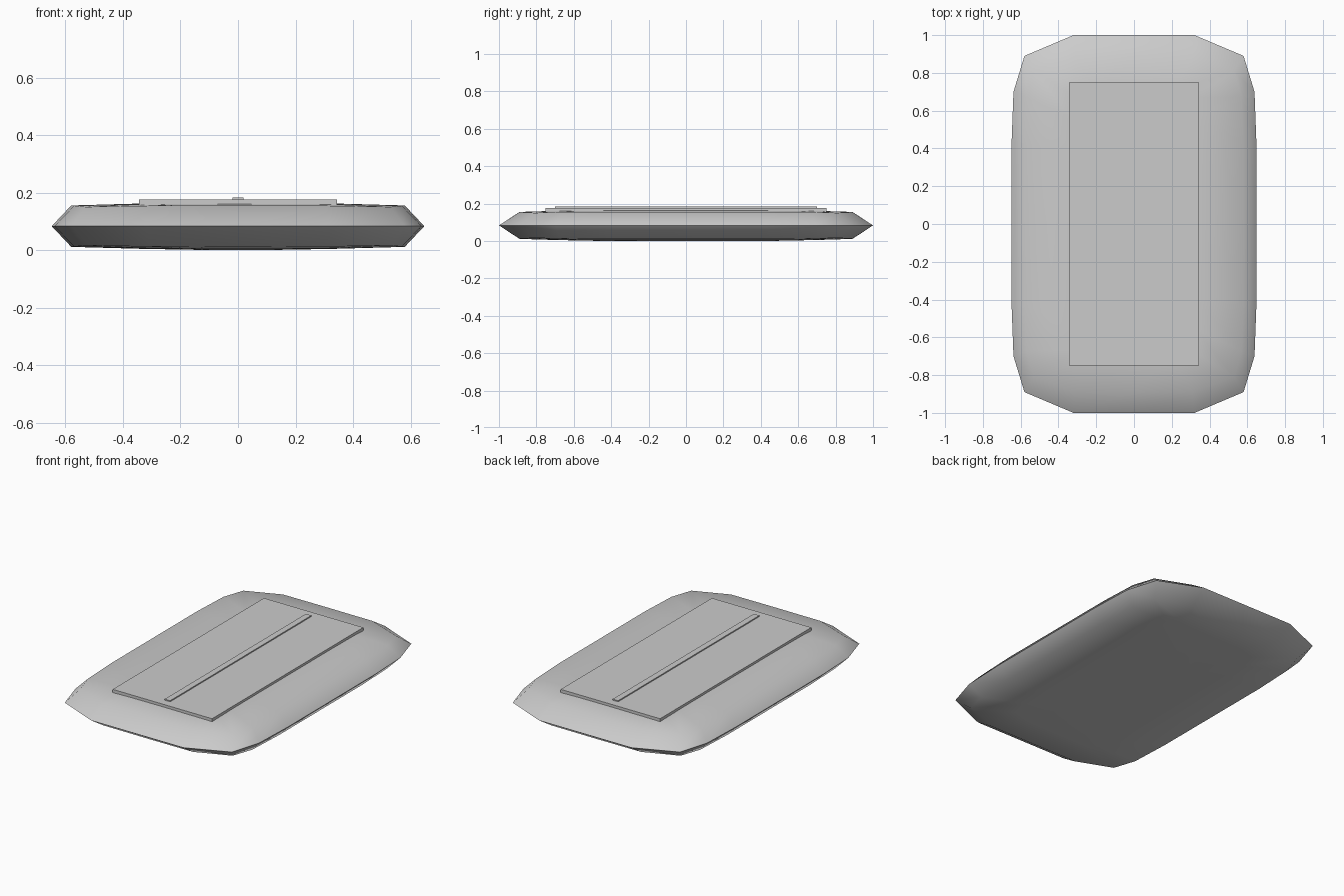
import bpy, bmesh, math

cube = bpy.data.objects.get("Cube")
if cube:
    bpy.data.objects.remove(cube, do_unlink=True)

MID = 0.083  # height of the sharp rim

grey = bpy.data.materials.new("light_grey")
grey.use_nodes = True
colour = (0.6, 0.6, 0.6, 1)
grey.diffuse_color = colour
grey.node_tree.nodes["Principled BSDF"].inputs["Base Color"].default_value = colour


def make_object(name, bm):
    bmesh.ops.recalc_face_normals(bm, faces=bm.faces)
    mesh = bpy.data.meshes.new(name)
    bm.to_mesh(mesh)
    bm.free()
    mesh.materials.append(grey)
    obj = bpy.data.objects.new(name, mesh)
    bpy.context.collection.objects.link(obj)
    return obj


def full_ring(quarter):
    """Mirror a quarter outline (side middle to end middle) into a closed loop."""
    half = quarter + [(-x, y, h) for x, y, h in reversed(quarter[:-1])]
    return half + [(x, -y, h) for x, y, h in reversed(half[1:-1])]


def box(name, half_x, half_y, low, high):
    bm = bmesh.new()
    bmesh.ops.create_cube(bm, size=2)
    for v in bm.verts:
        v.co = (v.co.x * half_x, v.co.y * half_y, high if v.co.z > 0 else low)
    return make_object(name, bm)


# Cushion-shaped shell: quarter rings of (x, y, height from the rim)
rim = [(.648, 0, 0), (.648, .43, 0), (.638, .70, 0),
       (.58, .89, 0), (.32, 1, 0), (0, 1, 0)]
shoulder = [(.58, 0, .072), (.58, .42, .072), (.57, .67, .071),
            (.53, .81, .067), (.31, .89, .071), (0, .89, .072)]
inner = [(.33, 0, .079), (.33, .40, .079), (.33, .56, .078),
         (.31, .67, .077), (.20, .70, .077), (0, .70, .078)]
centre = [(.10, 0, .083), (.10, .2, .083), (.10, .4, .083),
          (.09, .44, .083), (.06, .45, .083), (0, .45, .083)]

bm = bmesh.new()
rim_verts = [bm.verts.new((x, y, MID)) for x, y, h in full_ring(rim)]
for side in (1, -1):
    previous = rim_verts
    for ring in (shoulder, inner, centre):
        current = [bm.verts.new((x, y, MID + side * h)) for x, y, h in full_ring(ring)]
        for i in range(len(current)):
            j = (i + 1) % len(current)
            bm.faces.new((previous[i], previous[j], current[j], current[i]))
        previous = current
    bm.faces.new(previous)
shell = make_object("shell", bm)

bpy.ops.object.select_all(action="DESELECT")
shell.select_set(True)
bpy.context.view_layer.objects.active = shell
bpy.ops.object.shade_smooth_by_angle(angle=math.radians(55))

# Raised panel and its central rib
box("top_panel", .345, .75, .14, .176)
box("centre_rib", .019, .70, .17, .183)
